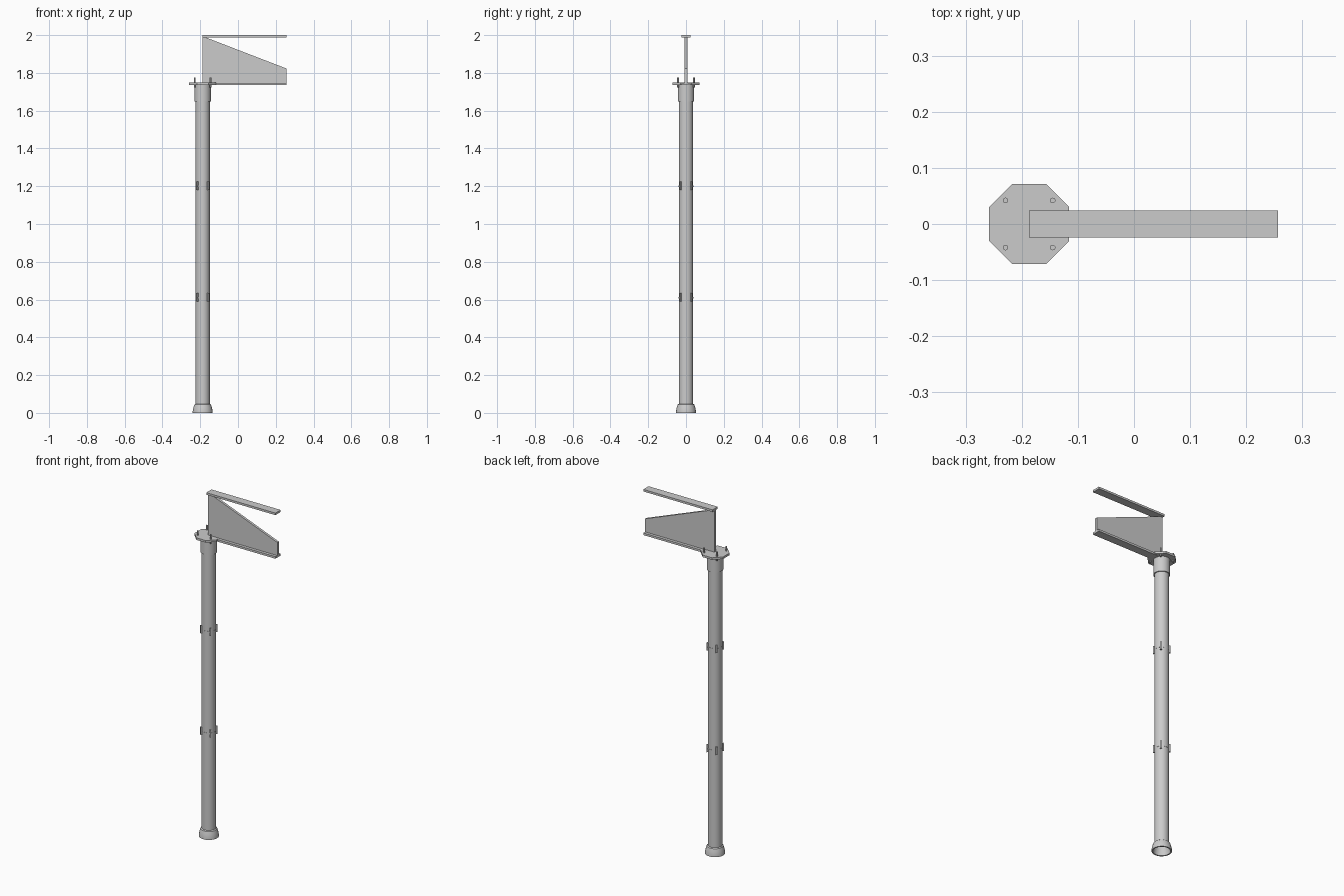
import bpy, bmesh, math
from mathutils import Matrix

if "Cube" in bpy.data.objects:
    bpy.data.objects.remove(bpy.data.objects["Cube"])

CX = -0.187  # column axis


def finish(name, bm, smooth=False):
    bmesh.ops.recalc_face_normals(bm, faces=bm.faces)
    me = bpy.data.meshes.new(name)
    bm.to_mesh(me)
    bm.free()
    ob = bpy.data.objects.new(name, me)
    bpy.context.collection.objects.link(ob)
    if smooth:
        bpy.ops.object.select_all(action='DESELECT')
        ob.select_set(True)
        bpy.context.view_layer.objects.active = ob
        bpy.ops.object.shade_smooth_by_angle(angle=math.radians(30))
    return ob


def lathe(name, profile, n=24):
    """Revolve a closed (r, z) profile around the column axis."""
    bm = bmesh.new()
    rings = [[bm.verts.new((CX + r * math.cos(2 * math.pi * i / n),
                            r * math.sin(2 * math.pi * i / n), z))
              for i in range(n)] for r, z in profile]
    for k, a in enumerate(rings):
        b = rings[(k + 1) % len(rings)]
        for i in range(n):
            j = (i + 1) % n
            bm.faces.new((a[i], a[j], b[j], b[i]))
    return finish(name, bm, True)


def prism(name, pts, vec):
    """Extrude a closed outline along a vector."""
    bm = bmesh.new()
    f = bm.faces.new([bm.verts.new(p) for p in pts])
    r = bmesh.ops.extrude_face_region(bm, geom=[f])
    bmesh.ops.translate(bm, vec=vec,
                        verts=[v for v in r['geom'] if isinstance(v, bmesh.types.BMVert)])
    return finish(name, bm)


def slab(name, x0, x1, hy, z0, z1):
    return prism(name, [(x0, -hy, z0), (x1, -hy, z0), (x1, hy, z0), (x0, hy, z0)],
                 (0, 0, z1 - z0))


# hollow pipe with flared socket foot and collar at the head
lathe("column_pipe", [(0.046, 0), (0.053, 0), (0.053, 0.008), (0.049, 0.028),
                      (0.044, 0.044), (0.038, 0.048), (0.038, 1.648),
                      (0.0435, 1.648), (0.0435, 1.738), (0.033, 1.738),
                      (0.033, 0.06), (0.038, 0.045)])

# pipe joints: thin seam band with four diagonal lugs
for k, z in enumerate((0.61, 1.20)):
    lathe(f"joint_band_{k}", [(0.036, z - 0.004), (0.0388, z - 0.004),
                              (0.0388, z + 0.004), (0.036, z + 0.004)])
    bm = bmesh.new()
    for i in range(4):
        m = (Matrix.Translation((CX, 0, z + 0.002))
             @ Matrix.Rotation(math.radians(45 + 90 * i), 4, 'Z')
             @ Matrix.Translation((0.041, 0, 0))
             @ Matrix.Diagonal((0.009, 0.009, 0.044, 1)))
        bmesh.ops.create_cube(bm, size=1, matrix=m)
    finish(f"joint_lugs_{k}", bm)

# octagonal head plate
a, c = 0.0715, 0.030
octagon = [(a, -c), (a, c), (c, a), (-c, a), (-a, c), (-a, -c), (-c, -a), (c, -a)]
prism("head_plate", [(CX + x, y, 1.736) for x, y in octagon], (0, 0, 0.012))

# bolts through the plate
bm = bmesh.new()
for sx in (-1, 1):
    for sy in (-1, 1):
        bmesh.ops.create_cone(bm, cap_ends=True, segments=10, radius1=0.005,
                              radius2=0.005, depth=0.052, matrix=Matrix.Translation(
                                  (CX + sx * 0.042, sy * 0.042, 1.749)))
finish("plate_bolts", bm, True)

# tapered bracket web with bottom and top flanges
X0, X1 = -0.187, 0.257
prism("bracket_web", [(X0, -0.007, 1.74), (X1, -0.007, 1.74),
                      (X1, -0.007, 1.823), (X0, -0.007, 1.994)], (0, 0.014, 0))
slab("bottom_flange", X0, X1, 0.024, 1.735, 1.747)
slab("top_flange", X0, X1, 0.024, 1.988, 2.0)
